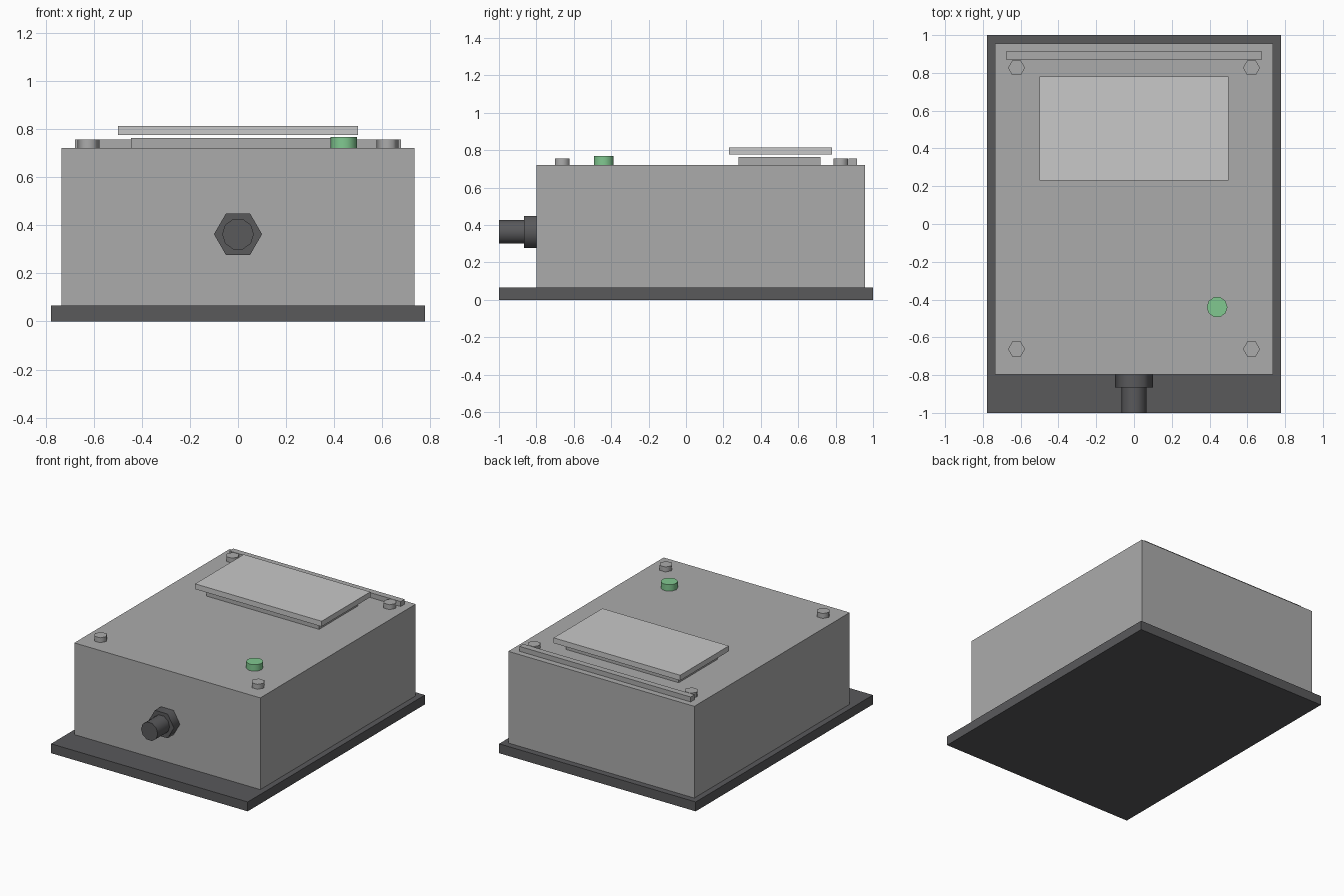
import bpy, bmesh, math
from mathutils import Matrix

if "Cube" in bpy.data.objects:
    bpy.data.objects.remove(bpy.data.objects["Cube"])


def material(name, rgb):
    m = bpy.data.materials.new(name)
    m.diffuse_color = (*rgb, 1)
    m.use_nodes = True
    m.node_tree.nodes["Principled BSDF"].inputs["Base Color"].default_value = m.diffuse_color
    return m


GREY = material("housing grey", (0.41, 0.41, 0.41))
DARK = material("dark grey", (0.10, 0.10, 0.105))
LIGHT = material("light grey", (0.58, 0.58, 0.58))
GREEN = material("button green", (0.22, 0.58, 0.28))


def finish(name, bm, mat):
    mesh = bpy.data.meshes.new(name)
    bm.to_mesh(mesh)
    bm.free()
    mesh.materials.append(mat)
    obj = bpy.data.objects.new(name, mesh)
    bpy.context.collection.objects.link(obj)
    return obj


def box(name, x, y, z, mat):
    """Box from (min, max) ranges."""
    bm = bmesh.new()
    size = [r[1] - r[0] for r in (x, y, z)]
    mid = [(r[1] + r[0]) / 2 for r in (x, y, z)]
    bmesh.ops.create_cube(bm, size=1, matrix=Matrix.Translation(mid) @ Matrix.Diagonal((*size, 1)))
    return finish(name, bm, mat)


def prism(name, sides, radius, depth, centre, mat, along_y=False):
    """Regular prism with one corner pointing along +x."""
    bm = bmesh.new()
    bmesh.ops.create_cone(bm, cap_ends=True, segments=sides, radius1=radius, radius2=radius, depth=depth)
    v = max(bm.verts, key=lambda p: p.co.x + 0.001 * p.co.z)
    turn = Matrix.Rotation(-math.atan2(v.co.y, v.co.x), 4, 'Z')
    tilt = Matrix.Rotation(math.pi / 2 if along_y else 0, 4, 'X')
    bm.transform(Matrix.Translation(centre) @ tilt @ turn)
    obj = finish(name, bm, mat)
    bpy.ops.object.select_all(action='DESELECT')
    obj.select_set(True)
    bpy.context.view_layer.objects.active = obj
    bpy.ops.object.shade_smooth_by_angle(angle=math.radians(62))
    return obj


TOP = 0.722

# Base plate and housing
box("base_plate", (-0.777, 0.777), (-1, 1), (0, 0.067), DARK)
box("housing", (-0.735, 0.735), (-0.798, 0.956), (0.067, TOP), GREY)

# Rail along the back edge of the lid
box("back_rail", (-0.677, 0.677), (0.87, 0.914), (TOP, 0.757), GREY)

# Screen: raised seat with a floating cover
box("screen_seat", (-0.445, 0.445), (0.28, 0.718), (TOP, 0.763), GREY)
box("screen_cover", (-0.5, 0.5), (0.23, 0.78), (0.776, 0.814), LIGHT)

# Lid bolts
for x in (-0.622, 0.622):
    for y in (-0.662, 0.827):
        prism("lid_bolt", 6, 0.045, 0.035, (x, y, TOP + 0.0175), GREY)

# Push button
prism("button", 10, 0.055, 0.046, (0.44, -0.44, TOP + 0.023), GREEN)

# Cable gland on the front
prism("gland_nut", 6, 0.1, 0.068, (0, -0.832, 0.363), DARK, True)
prism("gland_tube", 10, 0.066, 0.134, (0, -0.933, 0.363), DARK, True)
